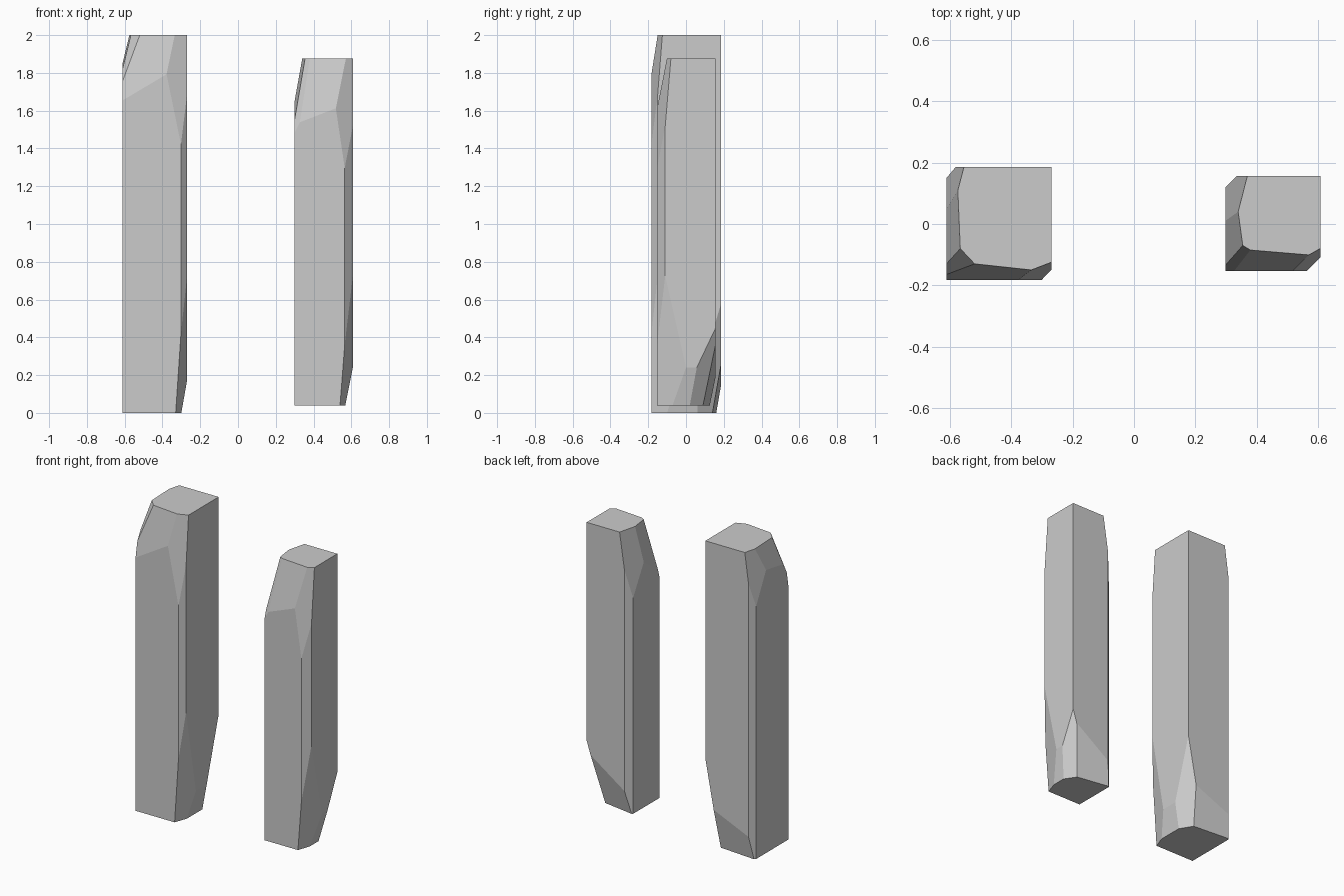
import bpy, bmesh
from mathutils import Vector


def hewn_pillar(name, lo, hi, cuts):
    """Box whose edges are chiselled by planes through three points each."""
    lo, hi = Vector(lo), Vector(hi)
    mid = (lo + hi) / 2
    bm = bmesh.new()
    bmesh.ops.create_cube(bm, size=1)
    for v in bm.verts:
        v.co = Vector(mid[i] + v.co[i] * (hi[i] - lo[i]) for i in range(3))
    for a, b, c in cuts:
        a, b, c = Vector(a), Vector(b), Vector(c)
        n = (b - a).cross(c - a).normalized()
        if n.dot(mid - a) > 0:
            n = -n
        bmesh.ops.bisect_plane(bm, geom=bm.verts[:] + bm.edges[:] + bm.faces[:],
                               dist=1e-5, plane_co=a, plane_no=n, clear_outer=True)
        rim = [e for e in bm.edges if e.is_boundary]
        if rim:
            bmesh.ops.contextual_create(bm, geom=rim)
    bmesh.ops.recalc_face_normals(bm, faces=bm.faces[:])
    me = bpy.data.meshes.new(name)
    bm.to_mesh(me)
    bm.free()
    bpy.context.collection.objects.link(bpy.data.objects.new(name, me))


# Taller pillar
hewn_pillar("tall_pillar", (-.612, -.183, 0), (-.27, .186, 2), [
    # long corner chamfers
    ((-.302, -.183, .5), (-.302, -.183, 1.4), (-.27, -.15, 1)),
    ((-.612, .15, .5), (-.612, .15, 1.5), (-.582, .186, 1)),
    # top chips
    ((-.52, -.13, 2), (-.335, -.15, 2), (-.45, -.183, 1.75)),
    ((-.567, -.08, 2), (-.52, -.13, 2), (-.612, -.183, 1.72)),
    ((-.575, .11, 2), (-.567, -.08, 2), (-.612, 0, 1.84)),
    ((-.555, .186, 2), (-.575, .11, 2), (-.612, .15, 1.65)),
    ((-.335, -.15, 2), (-.27, -.125, 2), (-.308, -.183, 1.45)),
    # foot chips
    ((-.33, -.183, 0), (-.30, -.10, 0), (-.30, -.183, .45)),
    ((-.30, -.10, 0), (-.30, .06, 0), (-.27, 0, .17)),
    ((-.30, .06, 0), (-.35, .14, 0), (-.27, .186, .58)),
    ((-.35, .14, 0), (-.50, .152, 0), (-.42, .186, .22)),
])

# Shorter pillar
hewn_pillar("short_pillar", (.298, -.153, .04), (.608, .157, 1.875), [
    # long corner chamfers
    ((.565, -.153, .5), (.565, -.153, 1.3), (.608, -.11, 1)),
    ((.298, .12, .5), (.298, .12, 1.5), (.335, .157, 1)),
    # top chips
    ((.38, -.085, 1.875), (.50, -.095, 1.875), (.46, -.153, 1.59)),
    ((.355, -.07, 1.875), (.385, -.088, 1.875), (.298, -.153, 1.48)),
    ((.34, .04, 1.875), (.355, -.07, 1.875), (.298, -.05, 1.60)),
    ((.37, .157, 1.875), (.34, .04, 1.875), (.298, .12, 1.45)),
    ((.555, -.11, 1.875), (.608, -.08, 1.875), (.56, -.153, 1.33)),
    # foot chips
    ((.54, -.153, .04), (.565, -.08, .04), (.568, -.153, .40)),
    ((.568, -.08, .04), (.568, .02, .04), (.608, 0, .24)),
    ((.568, .02, .04), (.52, .09, .04), (.608, .157, .45)),
    ((.52, .09, .04), (.40, .11, .04), (.46, .157, .28)),
])
